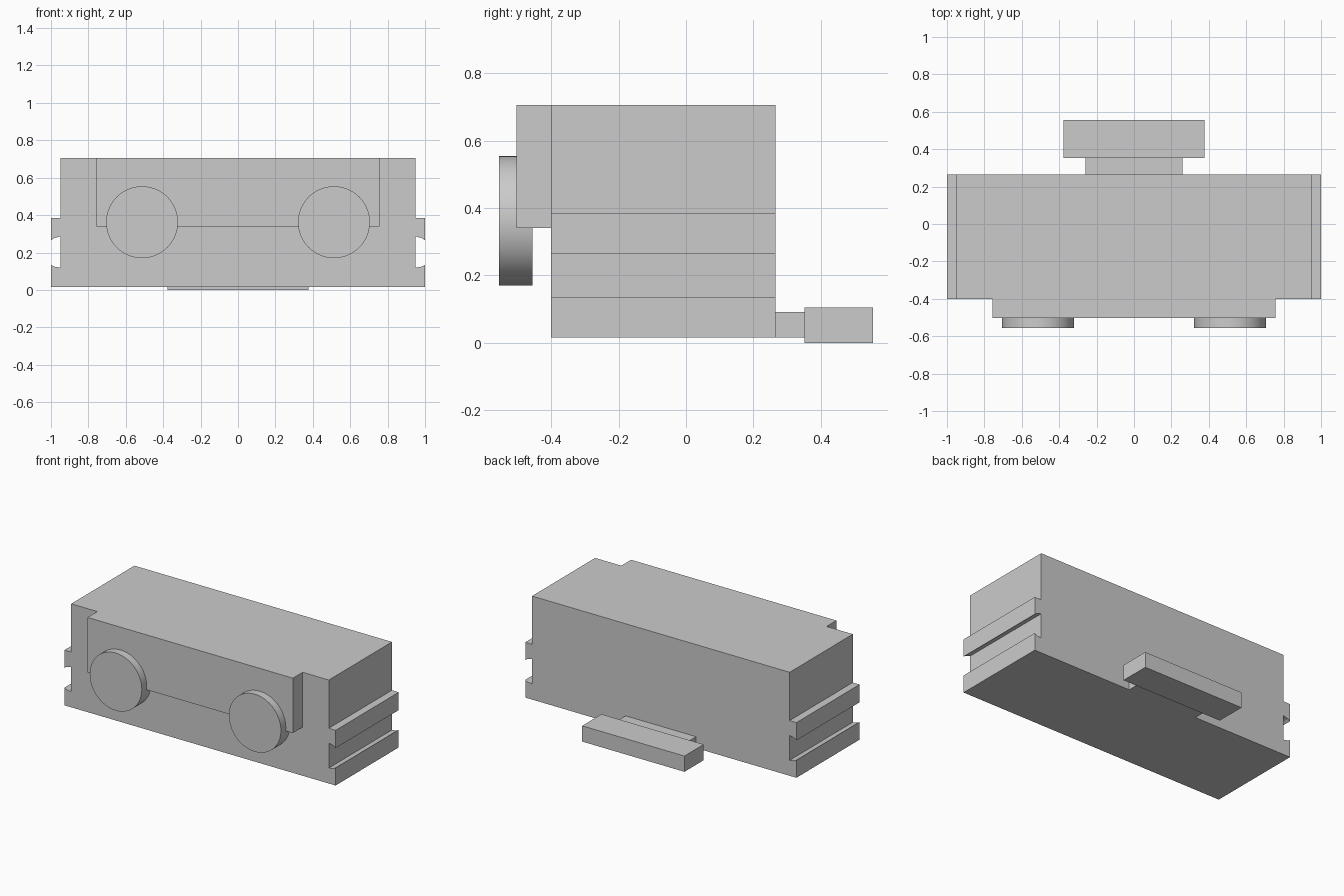
import bpy
import bmesh
import math

cube = bpy.data.objects.get("Cube")
if cube:
    bpy.data.objects.remove(cube, do_unlink=True)

grey = bpy.data.materials.new("plain grey")
grey.use_nodes = True
colour = (0.6, 0.6, 0.6, 1)
grey.diffuse_color = colour
grey.node_tree.nodes["Principled BSDF"].inputs["Base Color"].default_value = colour


def add_object(name, bm):
    bmesh.ops.recalc_face_normals(bm, faces=bm.faces)
    mesh = bpy.data.meshes.new(name)
    bm.to_mesh(mesh)
    bm.free()
    mesh.materials.append(grey)
    obj = bpy.data.objects.new(name, mesh)
    bpy.context.collection.objects.link(obj)
    return obj


def extrude_profile(name, points, y0, y1):
    """Extrude an x-z outline along y."""
    bm = bmesh.new()
    face = bm.faces.new([bm.verts.new((x, y0, z)) for x, z in points])
    moved = bmesh.ops.extrude_face_region(bm, geom=[face])["geom"]
    verts = [v for v in moved if isinstance(v, bmesh.types.BMVert)]
    bmesh.ops.translate(bm, verts=verts, vec=(0, y1 - y0, 0))
    return add_object(name, bm)


def block(name, half_x, y0, y1, z0, z1):
    outline = [(-half_x, z0), (half_x, z0), (half_x, z1), (-half_x, z1)]
    return extrude_profile(name, outline, y0, y1)


# Main body with two rails and a groove along each side
FRONT, BACK, BASE, TOP = -0.40, 0.265, 0.016, 0.706
side = [(1, BASE), (1, 0.134), (0.985, 0.125), (0.95, 0.119),
        (0.95, 0.286), (0.985, 0.276), (1, 0.265), (1, 0.384),
        (0.95, 0.384), (0.95, TOP)]
extrude_profile("body", side + [(-x, z) for x, z in reversed(side)], FRONT, BACK)

# Raised front panel
block("front_panel", 0.757, -0.503, FRONT, 0.34, TOP)

# Rear neck and tab
block("rear_neck", 0.26, BACK, 0.352, BASE, 0.092)
block("rear_tab", 0.377, 0.352, 0.555, 0, 0.105)

# Round front discs
for label, sign in (("right", -1), ("left", 1)):
    bpy.ops.mesh.primitive_cylinder_add(
        vertices=64, radius=0.192, depth=0.1,
        location=(sign * 0.513, -0.505, 0.362), rotation=(math.pi / 2, 0, 0))
    disc = bpy.context.object
    disc.name = label + "_front_disc"
    disc.data.materials.append(grey)
    bpy.ops.object.shade_smooth_by_angle(angle=math.radians(35))
